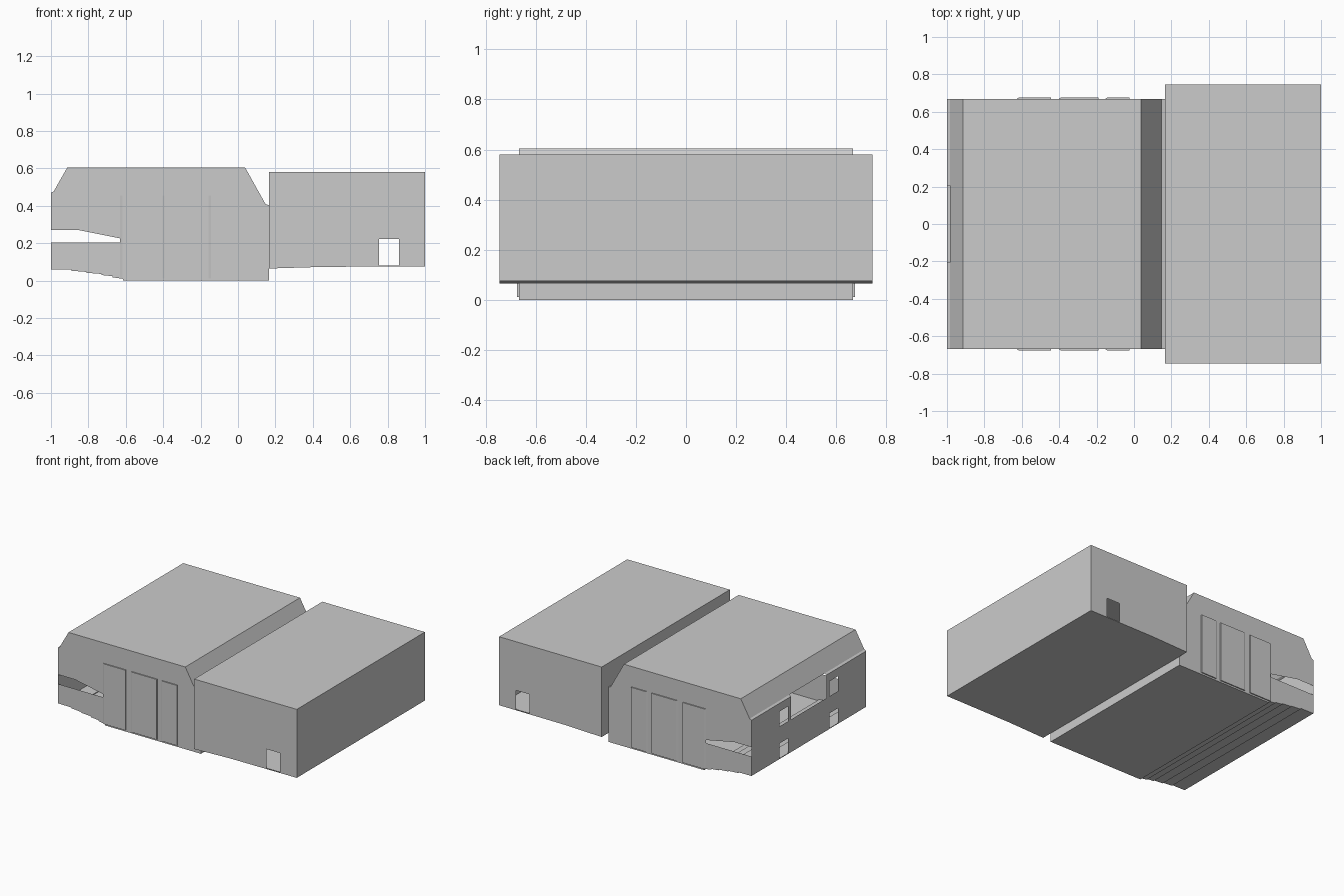
import bpy, bmesh
from mathutils import Vector

if "Cube" in bpy.data.objects:
    bpy.data.objects.remove(bpy.data.objects["Cube"])


def extrude_profile(pts, half_w):
    """Hollow closed shell: an XZ profile swept across Y."""
    bm = bmesh.new()
    a = [bm.verts.new((x, -half_w, z)) for x, z in pts]
    b = [bm.verts.new((x, half_w, z)) for x, z in pts]
    bm.faces.new(a)
    bm.faces.new(b[::-1])
    n = len(pts)
    for i in range(n):
        j = (i + 1) % n
        bm.faces.new((a[i], b[i], b[j], a[j]))
    bmesh.ops.recalc_face_normals(bm, faces=bm.faces[:])
    return bm


def cut(bm, normal, planes):
    """Open a convex hole in the faces looking along normal."""
    normal = Vector(normal).normalized()

    def picked():
        bm.normal_update()
        return [f for f in bm.faces if f.normal.dot(normal) > 0.99]

    for co, no in planes:
        faces = picked()
        edges = {e for f in faces for e in f.edges}
        verts = {v for f in faces for v in f.verts}
        bmesh.ops.bisect_plane(bm, geom=faces + list(edges) + list(verts),
                               plane_co=co, plane_no=no, dist=1e-5)
    dead = [f for f in picked()
            if all((f.calc_center_median() - Vector(co)).dot(Vector(no)) < 1e-5
                   for co, no in planes)]
    bmesh.ops.delete(bm, geom=dead, context='FACES')


def span(axis, lo, hi):
    no = Vector((0, 0, 0))
    no[axis] = 1
    return [(no * hi, no), (no * lo, -no)]


def finish(bm, name):
    me = bpy.data.meshes.new(name)
    bm.to_mesh(me)
    bm.free()
    ob = bpy.data.objects.new(name, me)
    bpy.context.collection.objects.link(ob)
    return ob


# Cab shell with sloped ends and a stepped underside at the nose
cab_profile = [(-1, .06), (-1, .47), (-.985, .478), (-.913, .605), (.038, .605),
               (.148, .408), (.165, .404), (.165, 0), (-.615, 0), (-.615, .01),
               (-.67, .018), (-.67, .024), (-.73, .03), (-.73, .036),
               (-.81, .042), (-.81, .047), (-.89, .053), (-.89, .059)]
cab = extrude_profile(cab_profile, .667)

# Tapered side slots at the nose
slot = span(0, -1, -.63) + [((0, 0, .203), (0, 0, -1)), ((0, 0, .272), (0, 0, 1)),
                            ((-.63, 0, .226), (.2, 0, 1))]
for s in (-1, 1):
    cut(cab, (0, s, 0), slot)

# Nose openings: four small ones and a central one running over the top edge
for s in (-1, 1):
    for lo, hi in ((.065, .175), (.30, .41)):
        y0, y1 = sorted((s * .24, s * .34))
        cut(cab, (-1, 0, 0), span(1, y0, y1) + span(2, lo, hi))
cut(cab, (-1, 0, 0), span(1, -.205, .205) + span(2, .30, .47))
cut(cab, (-.008, 0, .015), span(1, -.205, .205))
finish(cab, "cab_shell")

# Slightly raised door panels on both sides
for i, (x0, x1) in enumerate(((-.63, -.445), (-.405, -.19), (-.157, -.025))):
    for s, side in ((-1, "front"), (1, "back")):
        bm = bmesh.new()
        bmesh.ops.create_cube(bm, size=1)
        for v in bm.verts:
            outer = v.co.y * s > 0
            inset = .012 if outer else 0
            v.co = (x1 if v.co.x > 0 else x0 + inset,
                    s * (.675 if outer else .667),
                    .455 if v.co.z > 0 else .012)
        bm.normal_update()
        inner = [f for f in bm.faces if f.normal.y * s < -.9]
        bmesh.ops.delete(bm, geom=inner, context='FACES')
        finish(bm, f"door_panel_{side}_{i + 1}")

# Rear box shell with a window low on each side
box = extrude_profile([(.165, .065), (.165, .58), (1, .58), (1, .076), (.46, .074)], .745)
for s in (-1, 1):
    cut(box, (0, s, 0), span(0, .753, .862) + span(2, .082, .222))
finish(box, "rear_box_shell")
